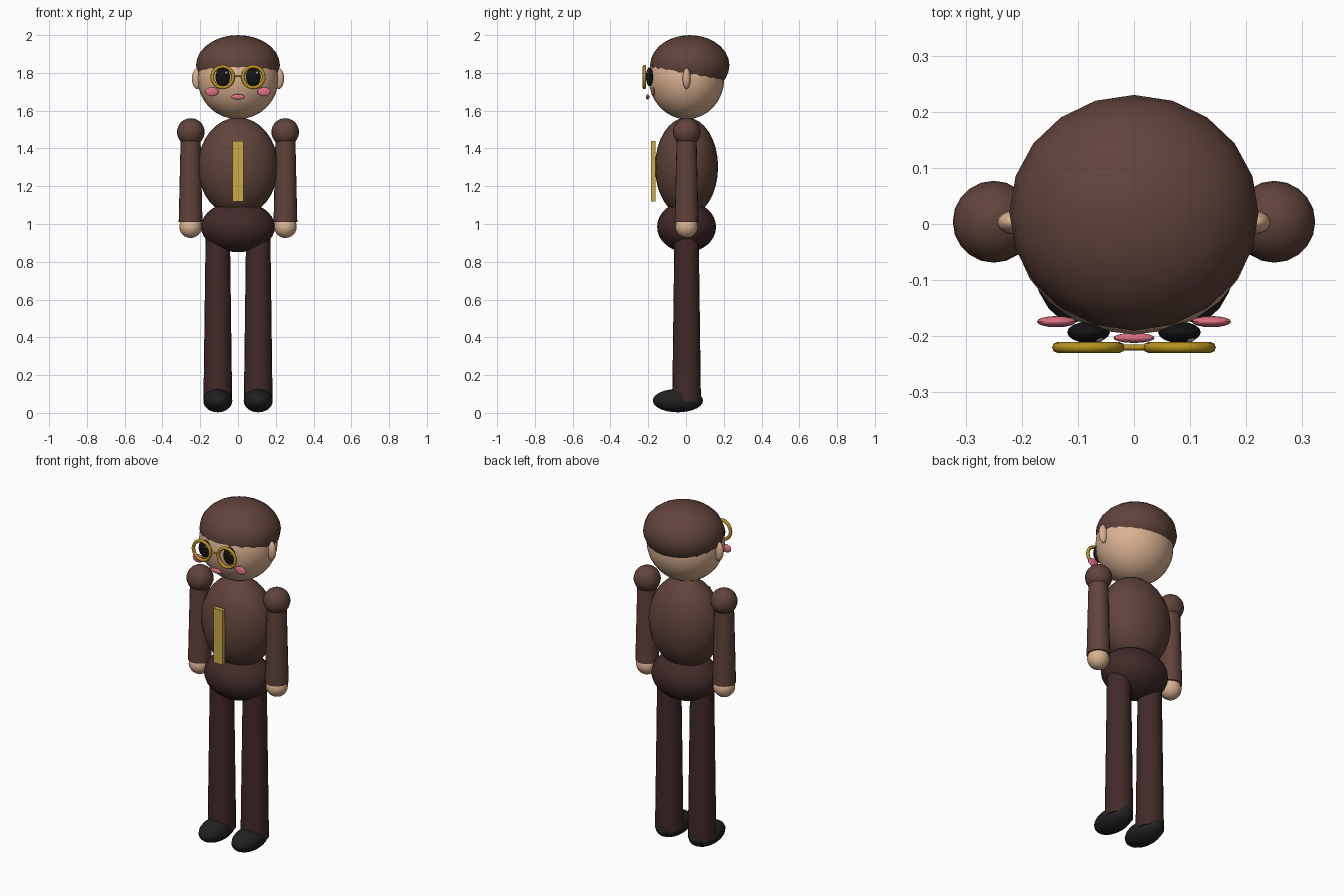
import bpy
import math

if "Cube" in bpy.data.objects:
    bpy.data.objects.remove(bpy.data.objects["Cube"])


def material(name, r, g, b):
    def lin(c):
        c /= 255
        return c / 12.92 if c < 0.04045 else ((c + 0.055) / 1.055) ** 2.4
    m = bpy.data.materials.new(name)
    m.diffuse_color = (lin(r), lin(g), lin(b), 1)
    m.use_nodes = True
    m.node_tree.nodes["Principled BSDF"].inputs["Base Color"].default_value = m.diffuse_color
    return m


BROWN = material("warm brown", 96, 67, 58)
DARK_BROWN = material("dark brown", 65, 42, 41)
SKIN = material("skin", 219, 178, 146)
SHOE = material("shoe black", 33, 33, 33)
EYE = material("eye black", 20, 20, 22)
GOLD = material("pale gold", 204, 170, 74)
RIM = material("deep gold", 184, 146, 32)
PINK = material("pink", 222, 112, 132)
GLINT = material("glint grey", 150, 150, 150)


def finish(name, mat, angle=40):
    ob = bpy.context.object
    ob.name = name
    bpy.ops.object.transform_apply(location=False, rotation=True, scale=True)
    ob.data.materials.append(mat)
    bpy.ops.object.shade_smooth_by_angle(angle=math.radians(angle))
    return ob


def ellipsoid(name, loc, radii, mat, segments=20, rings=14):
    bpy.ops.mesh.primitive_uv_sphere_add(segments=segments, ring_count=rings, radius=1, location=loc)
    bpy.context.object.scale = radii
    return finish(name, mat)


def limb(name, x, z0, z1, r0, r1, mat):
    bpy.ops.mesh.primitive_cone_add(vertices=20, radius1=r0, radius2=r1, depth=z1 - z0,
                                    location=(x, 0.003, (z0 + z1) / 2))
    return finish(name, mat)


# Head and hair cap: the cap overlaps the skull and slopes down at the back
ellipsoid("head", (0, 0.003, 1.77), (0.215, 0.2, 0.215), SKIN, 24, 16)
ellipsoid("hair", (0, 0.02, 1.84), (0.222, 0.21, 0.16), BROWN)
ellipsoid("mouth", (0, -0.203, 1.673), (0.037, 0.009, 0.014), PINK, 16, 10)

# Body
ellipsoid("torso", (0, 0.003, 1.302), (0.212, 0.167, 0.262), BROWN, 24, 16)
ellipsoid("hips", (0, 0.003, 0.985), (0.196, 0.156, 0.134), DARK_BROWN, 24, 16)

# Jacket front strip
bpy.ops.mesh.primitive_cube_add(size=1, location=(0, -0.174, 1.28))
bpy.context.object.scale = (0.06, 0.025, 0.32)
finish("jacket_strip", GOLD)

# Paired parts
for side, s in (("left", 1), ("right", -1)):
    ellipsoid(side + "_ear", (s * 0.215, 0.003, 1.77), (0.029, 0.021, 0.056), SKIN, 16, 10)
    ellipsoid(side + "_eye", (s * 0.081, -0.193, 1.779), (0.038, 0.019, 0.05), EYE, 16, 12)
    ellipsoid(side + "_eye_glint", (s * 0.081 + 0.018, -0.204, 1.8), (0.009, 0.007, 0.009), GLINT, 10, 6)
    ellipsoid(side + "_cheek", (s * 0.138, -0.174, 1.7), (0.035, 0.01, 0.024), PINK, 16, 10)

    # Spectacle rim
    bpy.ops.mesh.primitive_torus_add(major_radius=0.0555, minor_radius=0.0095, major_segments=24,
                                     minor_segments=8, location=(s * 0.081, -0.22, 1.778),
                                     rotation=(math.pi / 2, 0, 0))
    finish(side + "_glasses_rim", RIM, 60)

    # Arm
    ellipsoid(side + "_shoulder", (s * 0.25, 0.004, 1.487), (0.073, 0.073, 0.073), BROWN)
    limb(side + "_arm", s * 0.251, 1.01, 1.487, 0.063, 0.052, BROWN)
    ellipsoid(side + "_hand", (s * 0.251, 0.003, 0.986), (0.06, 0.06, 0.06), SKIN, 16, 12)

    # Leg
    limb(side + "_leg", s * 0.107, 0.06, 0.98, 0.076, 0.064, DARK_BROWN)
    ellipsoid(side + "_shoe", (s * 0.107, -0.043, 0.065), (0.077, 0.133, 0.062), SHOE)

# Spectacle bridge
bpy.ops.mesh.primitive_cylinder_add(vertices=10, radius=0.005, depth=0.046,
                                    location=(0, -0.22, 1.785), rotation=(0, math.pi / 2, 0))
finish("glasses_bridge", RIM)
